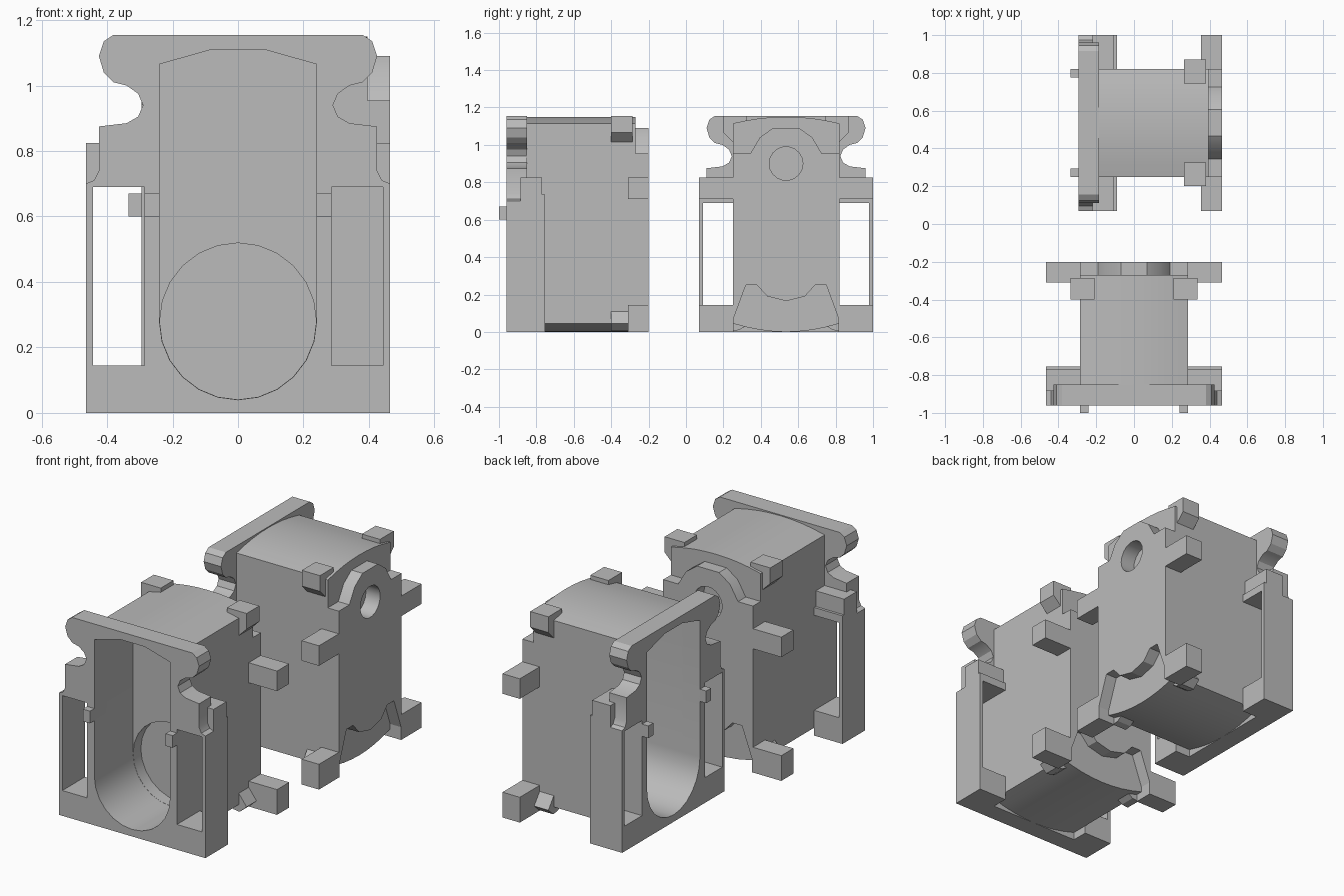
import bpy, bmesh, math
from mathutils import Vector

if "Cube" in bpy.data.objects:
    bpy.data.objects.remove(bpy.data.objects["Cube"], do_unlink=True)

grey = bpy.data.materials.new("plain grey")
grey.use_nodes = True
grey.diffuse_color = (0.5, 0.5, 0.5, 1)
grey.node_tree.nodes["Principled BSDF"].inputs["Base Color"].default_value = (0.5, 0.5, 0.5, 1)
parts = []


def prism(name, pts, a, b, axis="Y", keep=True):
    """Extrude a closed profile from a to b along Y (x,z profile) or X (y,z profile)."""
    bm = bmesh.new()
    place = (lambda p: (p[0], a, p[1])) if axis == "Y" else (lambda p: (a, p[0], p[1]))
    face = bm.faces.new([bm.verts.new(place(p)) for p in pts])
    ext = bmesh.ops.extrude_face_region(bm, geom=[face])
    step = Vector((0, b - a, 0)) if axis == "Y" else Vector((b - a, 0, 0))
    moved = [v for v in ext["geom"] if isinstance(v, bmesh.types.BMVert)]
    bmesh.ops.translate(bm, vec=step, verts=moved)
    bmesh.ops.recalc_face_normals(bm, faces=bm.faces)
    mesh = bpy.data.meshes.new(name)
    bm.to_mesh(mesh)
    bm.free()
    mesh.materials.append(grey)
    ob = bpy.data.objects.new(name, mesh)
    bpy.context.collection.objects.link(ob)
    if keep:
        parts.append(ob)
    else:
        ob.hide_render = True
    return ob


def rect(u0, u1, z0, z1):
    return [(u0, z0), (u1, z0), (u1, z1), (u0, z1)]


def mirrored(half):
    """Close a right-hand outline with its mirror image."""
    return half + [(-x, z) for x, z in reversed(half) if x > 0]


def flip(pts):
    return [(-x, z) for x, z in pts]


def arc(cx, cz, r, start, end, n):
    steps = [math.radians(start + (end - start) * i / n) for i in range(n + 1)]
    return [(cx + r * math.cos(t), cz + r * math.sin(t)) for t in steps]


def cut(ob, cutters):
    bpy.context.view_layer.objects.active = ob
    for c in cutters:
        mod = ob.modifiers.new("cut", "BOOLEAN")
        mod.operation, mod.solver, mod.object = "DIFFERENCE", "EXACT", c
        bpy.ops.object.modifier_apply(modifier=mod.name)


# Front plate with a waisted head
plate = prism("front_plate", mirrored([
    (.465, 0), (.465, .70), (.44, .71), (.425, .74), (.425, .875), (.34, .885),
    (.305, .905), (.29, .94), (.305, .975), (.34, 1.0), (.38, 1.01), (.41, 1.04),
    (.425, 1.09), (.41, 1.135), (.38, 1.155)]), -.96, -.85)

# Main housing with gently bowed top and bottom
body = prism("housing", mirrored([
    (0, 0), (.07, .003), (.14, .011), (.21, .025), (.285, .045),
    (.285, 1.115), (.21, 1.131), (.14, 1.142), (.07, 1.148), (0, 1.15)]), -.85, -.27)

# Side flanges behind the plate
flange_side = [(-.885, 0), (-.755, 0), (-.755, .735), (-.77, .735), (-.77, .825), (-.885, .825)]
flanges = [prism("flange", flange_side, s * .285, s * .465, "X") for s in (1, -1)]

# Openings: round-bottomed cavity, round socket, side windows
cavity = prism("cavity_cutter", arc(0, .28, .24, 180, 360, 12)
               + [(.24, 1.065), (.08, 1.11), (-.08, 1.11), (-.24, 1.065)], -1.1, -.61, keep=False)
socket = prism("socket_cutter", arc(0, .28, .239, 0, 345, 23), -.8, -.54, keep=False)
windows = [prism("window_cutter", rect(*sorted((s * .285, s * .443)), .145, .69), -1.1, -.7, keep=False)
           for s in (1, -1)]
cut(plate, [cavity] + windows)
cut(body, [cavity, socket])
for flange, window in zip(flanges, windows):
    cut(flange, [window])

# Rear bracket: arched top with a round hole, notched foot
bracket = prism("rear_bracket", mirrored([
    (0, .165), (.10, .19), (.155, .25), (.215, .25), (.285, .06), (.285, .955),
    (.19, .955), (.14, 1.04), (.07, 1.09)]), -.27, -.20)
hole = prism("hole_cutter", arc(0, .90, .09, 0, 340, 17), -.29, -.1, keep=False)
cut(bracket, [hole])
cut(body, [hole])

# Paired small parts
top_tab = [(.21, 1.08), (.28, 1.01), (.335, 1.065), (.335, 1.155), (.21, 1.155)]
bottom_tab = [(.21, .035), (.25, .01), (.29, .005), (.335, .045), (.285, .11), (.22, .08)]
for fix in (list, flip):
    prism("top_tab", fix(top_tab), -.40, -.285)
    prism("bottom_tab", fix(bottom_tab), -.40, -.31)
    prism("upper_lug", fix(rect(.28, .465, .71, .825)), -.31, -.20)
    prism("lower_lug", fix(rect(.28, .465, 0, .145)), -.31, -.20)
    prism("front_pin", fix(rect(.24, .285, .60, .67)), -1.0, -.95)

for helper in [cavity, socket, hole] + windows:
    bpy.data.objects.remove(helper, do_unlink=True)

# Smooth the rounded parts, keeping hard edges
bpy.ops.object.select_all(action="DESELECT")
for ob in (plate, body, bracket):
    ob.select_set(True)
bpy.context.view_layer.objects.active = body
bpy.ops.object.shade_smooth_by_angle(angle=math.radians(28))

# Second unit, turned a quarter
for ob in parts:
    twin = ob.copy()
    twin.name = "second_" + ob.name
    twin.rotation_euler.z = -math.pi / 2
    twin.location = (.665, .535, 0)
    bpy.context.collection.objects.link(twin)
